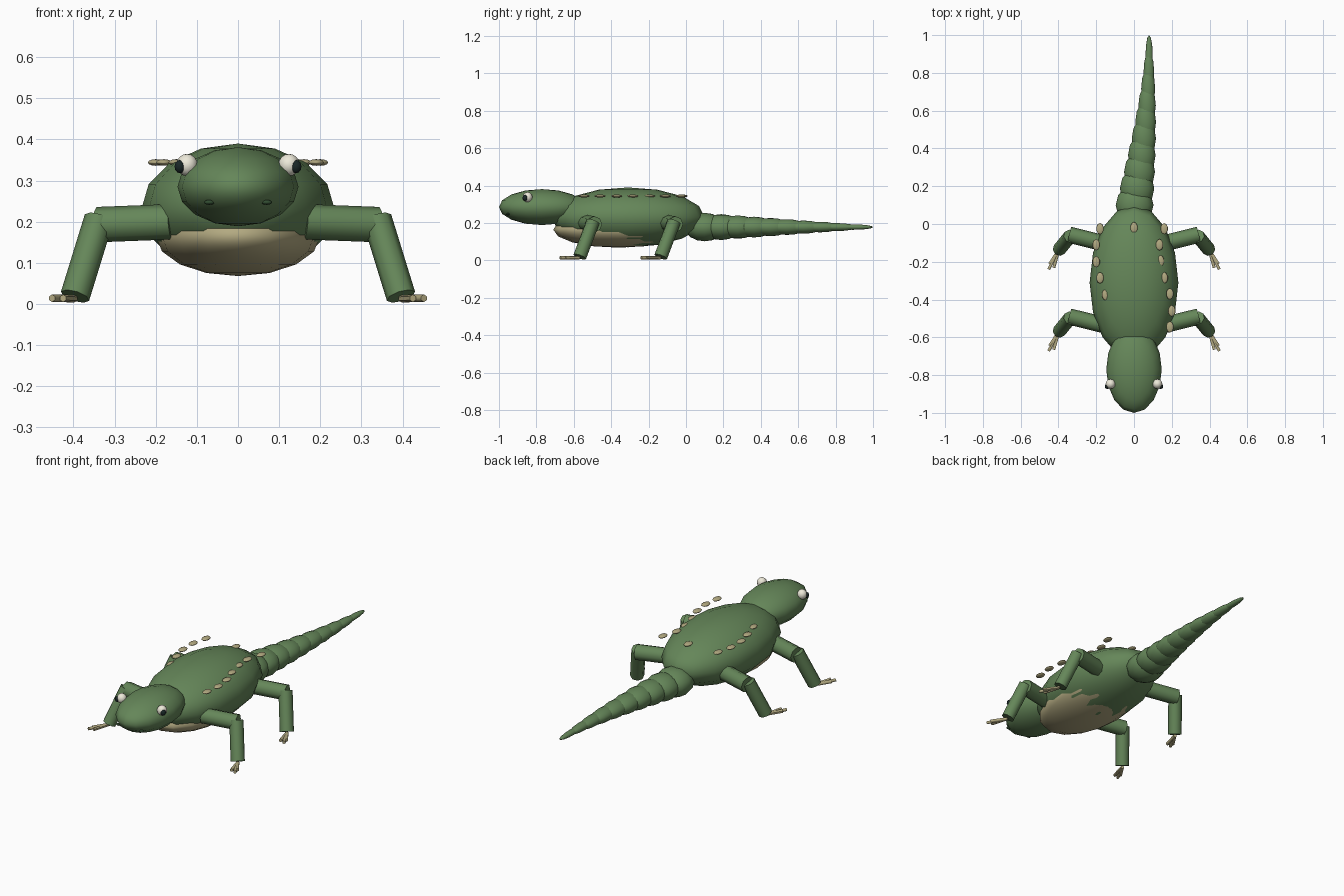
import bpy
from math import sin, pi, radians
from mathutils import Vector

if "Cube" in bpy.data.objects:
    bpy.data.objects.remove(bpy.data.objects["Cube"])


def material(name, rgb):
    m = bpy.data.materials.new(name)
    m.diffuse_color = (*rgb, 1)
    m.use_nodes = True
    m.node_tree.nodes["Principled BSDF"].inputs["Base Color"].default_value = m.diffuse_color
    return m


GREEN = material("skin_green", (0.13, 0.24, 0.10))
SAND = material("sand", (0.45, 0.40, 0.22))
WHITE = material("eye_white", (0.85, 0.82, 0.70))
BLACK = material("dark", (0.01, 0.02, 0.02))
NOSTRIL = material("nostril_green", (0.03, 0.07, 0.03))


def finish(name, mat):
    o = bpy.context.object
    o.name = name
    o.data.materials.append(mat)
    bpy.ops.object.shade_smooth_by_angle(angle=radians(60))
    return o


def ellipsoid(name, loc, radii, mat, seg=16, rings=8):
    bpy.ops.mesh.primitive_uv_sphere_add(segments=seg, ring_count=rings, radius=1, location=loc)
    bpy.context.object.scale = radii
    return finish(name, mat)


def rod(name, a, b, r, mat, sides=8):
    a, b = Vector(a), Vector(b)
    d = b - a
    bpy.ops.mesh.primitive_cylinder_add(vertices=sides, radius=r, depth=d.length,
                                        location=(a + b) / 2,
                                        rotation=d.to_track_quat('Z', 'Y').to_euler())
    return finish(name, mat)


# Body, belly and head
ellipsoid("body", (0, -0.31, 0.23), (0.235, 0.41, 0.16), GREEN)
ellipsoid("belly", (0, -0.36, 0.165), (0.20, 0.35, 0.097), SAND)
ellipsoid("head", (0, -0.77, 0.285), (0.147, 0.23, 0.096), GREEN)

# Tail of shrinking, overlapping segments that curve to one side
for i in range(10):
    y = 0.10 + 0.088 * i
    r = 0.1 - 0.009 * i
    x = 0.08 * sin(pi / 2 * min(1, (y - 0.08) / 0.82))
    ellipsoid(f"tail_segment_{i + 1}", (x, y, 0.178), (r, 0.108, r * 0.76), GREEN, 12, 8)

for s, side in ((1, "right"), (-1, "left")):
    # Eyes and nostrils
    ellipsoid(f"eye_{side}", (s * 0.124, -0.847, 0.338), (0.026, 0.026, 0.027), WHITE, 12, 8)
    ellipsoid(f"pupil_{side}", (s * 0.141, -0.860, 0.334), (0.014, 0.014, 0.016), BLACK, 10, 6)
    ellipsoid(f"nostril_{side}", (s * 0.07, -0.952, 0.247), (0.013, 0.010, 0.006), NOSTRIL, 8, 6)
    # Legs and toes
    for off, end in ((0, "front"), (0.433, "rear")):
        def p(x, y, z):
            return (s * x, y + off, z)
        rod(f"{end}_upper_leg_{side}", p(0.16, -0.535, 0.2), p(0.342, -0.49, 0.193), 0.043, GREEN)
        rod(f"{end}_lower_leg_{side}", p(0.338, -0.497, 0.207), p(0.396, -0.568, 0.019), 0.036, GREEN)
        for k, (tx, ty) in enumerate(((0.452, -0.673), (0.447, -0.645), (0.425, -0.665))):
            rod(f"{end}_toe_{side}_{k + 1}", p(0.398, -0.57, 0.013), p(tx, ty, 0.014), 0.009, SAND, 6)

# Wavy rows of back scales
scales = [(0.19, -0.545), (0.20, -0.46), (0.19, -0.37), (0.16, -0.285), (0.14, -0.195),
          (0.135, -0.11), (0.16, -0.025), (-0.15, -0.375), (-0.18, -0.285),
          (-0.20, -0.20), (-0.20, -0.11), (-0.18, -0.025), (0, -0.02)]
for i, (x, y) in enumerate(scales):
    ellipsoid(f"back_scale_{i + 1}", (x, y, 0.344), (0.02, 0.03, 0.008), SAND, 10, 6)
